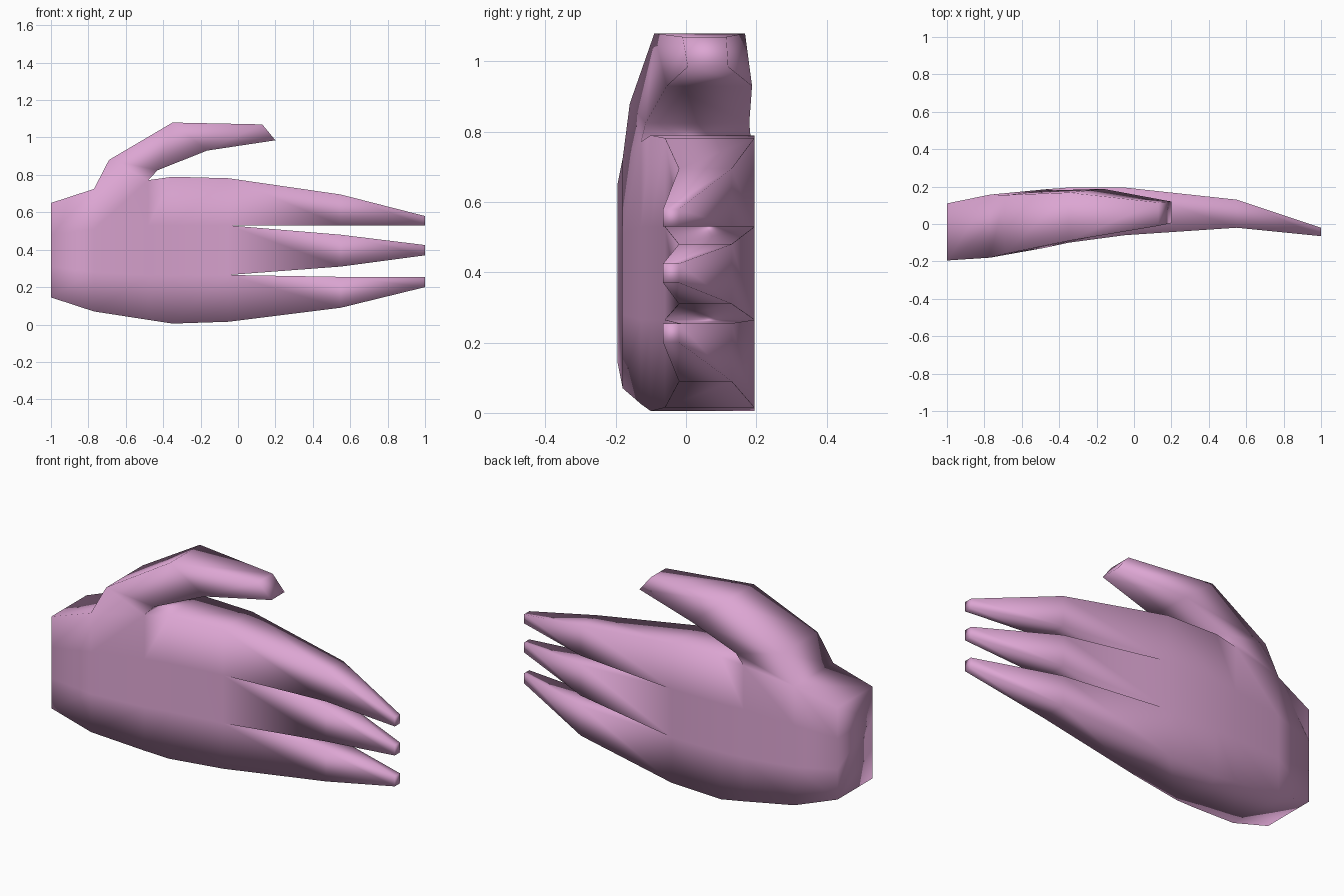
import bpy, bmesh

if "Cube" in bpy.data.objects:
    bpy.data.objects.remove(bpy.data.objects["Cube"])

pink = bpy.data.materials.new("pink skin")
pink.diffuse_color = (0.72, 0.38, 0.65, 1)
pink.use_nodes = True
pink.node_tree.nodes["Principled BSDF"].inputs["Base Color"].default_value = pink.diffuse_color

bm = bmesh.new()

def loft(start, rings):
    """Extend a ring of shared vertices through further rings, then cap."""
    prev = start
    for ring in rings:
        cur = [bm.verts.new(p) for p in ring]
        n = len(cur)
        for k in range(n):
            bm.faces.new((prev[k], prev[(k + 1) % n], cur[(k + 1) % n], cur[k]))
        prev = cur
    bm.faces.new(prev)

def box_ring(x, y0, y1, z0, z1):
    return [(x, y0, z0), (x, y1, z0), (x, y1, z1), (x, y0, z1)]

# Palm stations: x, front y, back y, four heights
stations = [
    (-1.00, -0.195, 0.11, (0.145, 0.31, 0.48, 0.65)),
    (-0.77, -0.18, 0.157, (0.07, 0.28, 0.51, 0.725)),
    (-0.48, -0.128, 0.185, (0.025, 0.265, 0.53, 0.772)),
    (-0.35, -0.10, 0.195, (0.005, 0.265, 0.53, 0.79)),
    (-0.05, -0.06, 0.195, (0.015, 0.265, 0.53, 0.782)),
]
front = [[bm.verts.new((x, a, z)) for z in zs] for x, a, b, zs in stations]
back = [[bm.verts.new((x, b, z)) for z in zs] for x, a, b, zs in stations]
for i in range(4):
    for j in range(3):
        for g in (front, back):
            bm.faces.new((g[i][j], g[i + 1][j], g[i + 1][j + 1], g[i][j + 1]))
    for j in (0, 3):
        if (i, j) != (1, 3):          # gap where the thumb grows
            bm.faces.new((front[i][j], front[i + 1][j], back[i + 1][j], back[i][j]))

# Wrist cap
bm.faces.new(front[0] + back[0][::-1])

# Three fingers, sharing the web edges between them
fingers = [((0.09, 0.255), (0.20, 0.255)),
           ((0.31, 0.48), (0.37, 0.425)),
           ((0.53, 0.695), (0.53, 0.58))]
for j, (mid, tip) in enumerate(fingers):
    start = [front[4][j], back[4][j], back[4][j + 1], front[4][j + 1]]
    loft(start, [box_ring(0.55, -0.02, 0.13, *mid),
                 box_ring(1.0, -0.065, -0.02, *tip)])

# Thumb: outer (x, z, front y, back y) and inner (x, z, front y, back y)
thumb = [((-0.69, 0.88, -0.16, 0.155), (-0.43, 0.825, -0.115, 0.18)),
         ((-0.35, 1.08, -0.09, 0.168), (-0.165, 0.93, -0.055, 0.188)),
         ((0.13, 1.07, -0.01, 0.115), (0.20, 0.985, 0.005, 0.12))]
rings = [[(o[0], o[2], o[1]), (o[0], o[3], o[1]),
          (n[0], n[3], n[1]), (n[0], n[2], n[1])] for o, n in thumb]
loft([front[1][3], back[1][3], back[2][3], front[2][3]], rings)

bmesh.ops.recalc_face_normals(bm, faces=bm.faces[:])
for f in bm.faces:
    f.smooth = True
mesh = bpy.data.meshes.new("hand")
bm.to_mesh(mesh)
bm.free()
mesh.materials.append(pink)
hand = bpy.data.objects.new("hand", mesh)
bpy.context.collection.objects.link(hand)
